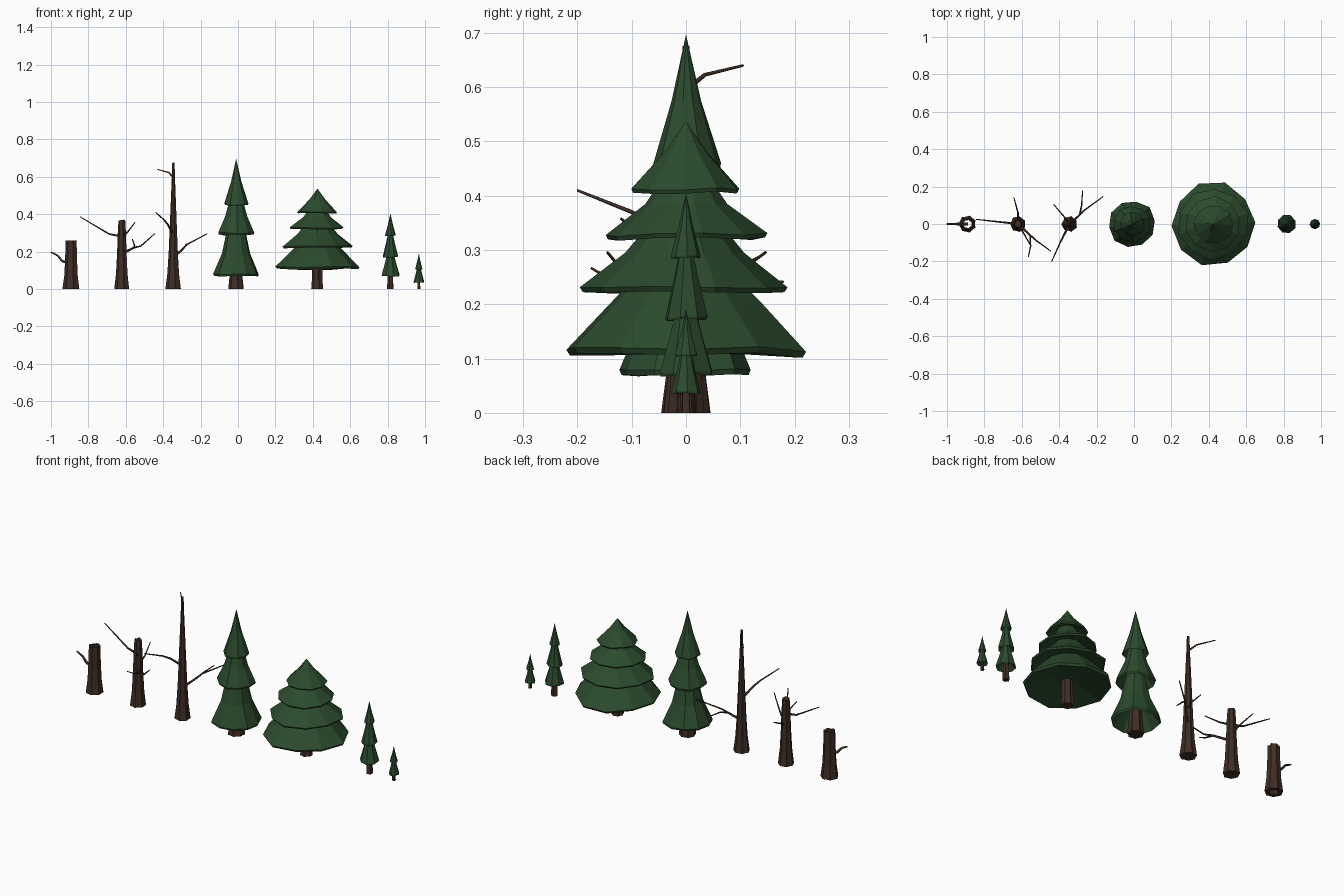
import bpy, bmesh, math, random
from mathutils import Vector

if "Cube" in bpy.data.objects:
    bpy.data.objects.remove(bpy.data.objects["Cube"])

rng = random.Random(4)


def material(name, col):
    m = bpy.data.materials.new(name)
    m.diffuse_color = (*col, 1)
    m.use_nodes = True
    m.node_tree.nodes["Principled BSDF"].inputs["Base Color"].default_value = m.diffuse_color
    return m


GREEN = material("needles", (0.024, 0.070, 0.026))
BARK = material("bark", (0.050, 0.026, 0.018))


def lathe(name, x, profile, sides, mat, jr=None, jz=None, cap=True, turn=0.0):
    """Spin (radius, z) points about a vertical axis; jr / jz vary each column."""
    jr = jr or [1] * sides
    jz = jz or [[0] * sides] * len(profile)
    bm = bmesh.new()
    rings = []
    for k, (r, z) in enumerate(profile):
        if r == 0:
            rings.append([bm.verts.new((x, 0, z))])
            continue
        ring = []
        for i in range(sides):
            a = 2 * math.pi * i / sides + turn
            ring.append(bm.verts.new((x + r * jr[i] * math.cos(a),
                                      r * jr[i] * math.sin(a), z + jz[k][i])))
        rings.append(ring)
    for a, b in zip(rings, rings[1:]):
        for i in range(sides):
            j = (i + 1) % sides
            if len(a) == 1:
                bm.faces.new((a[0], b[i], b[j]))
            elif len(b) == 1:
                bm.faces.new((a[i], a[j], b[0]))
            else:
                bm.faces.new((a[i], a[j], b[j], b[i]))
    if cap:
        for ring in (rings[0], rings[-1]):
            if len(ring) > 2:
                bm.faces.new(ring)
    bmesh.ops.recalc_face_normals(bm, faces=bm.faces)
    me = bpy.data.meshes.new(name)
    bm.to_mesh(me)
    bm.free()
    me.materials.append(mat)
    ob = bpy.data.objects.new(name, me)
    bpy.context.collection.objects.link(ob)
    return ob


def trunk(name, x, profile, sides=14, cap=True, ragged=0.0):
    """Fluted bark trunk: alternate columns sit in and out."""
    jr = [(1.06 if i % 2 else 0.92) + rng.uniform(-.04, .04) for i in range(sides)]
    rag = [rng.uniform(-ragged, ragged) for _ in range(sides)]
    top = max(z for _, z in profile)
    jz = [rag if z == top else [0] * sides for _, z in profile]
    return lathe(name, x, profile, sides, BARK, jr, jz, cap)


def branch(name, pts, r0=.007, r1=.0025):
    """Thin tapering limb through a few points."""
    cu = bpy.data.curves.new(name, 'CURVE')
    cu.dimensions = '3D'
    cu.bevel_depth = 1.0
    cu.bevel_resolution = 1
    cu.use_fill_caps = True
    sp = cu.splines.new('POLY')
    sp.points.add(len(pts) - 1)
    for i, p in enumerate(pts):
        sp.points[i].co = (*p, 1)
        sp.points[i].radius = r0 + (r1 - r0) * i / (len(pts) - 1)
    cu.materials.append(BARK)
    bpy.context.collection.objects.link(bpy.data.objects.new(name, cu))


def tier(name, x, top, mid, rim, under, lip, sides=10):
    """One skirt of needles: peak, bend, rim, thin lip and hollow underside."""
    jr = [rng.uniform(.95, 1.03) for _ in range(sides)]
    wave = [rng.uniform(-.5, .5) * lip for _ in range(sides)]
    flat = [0] * sides
    prof = [top, mid, rim, (rim[0] * .97, rim[1] - lip), under]
    lathe(name, x, prof, sides, GREEN, jr, [flat, flat, wave, wave, flat],
          turn=rng.uniform(0, .6))


# hollow stump with one broken limb
trunk("stump", -.89, [(.045, 0), (.036, .07), (.032, .15), (.029, .258),
                      (.022, .256), (.022, 0), (.045, 0)], cap=False, ragged=.004)
branch("stump_limb", [(-.89, 0, .135), (-.94, 0, .15), (-.965, 0, .18), (-1, 0, .197)], .009, .004)

# short dead tree
X = -.62
trunk("short_dead_trunk", X, [(.040, 0), (.031, .08), (.025, .2), (.022, .3), (.018, .367)], ragged=.004)
branch("short_dead_limb_left", [(X, 0, .28), (-.69, .008, .295), (-.845, .025, .387)])
branch("short_dead_limb_right", [(X, 0, .19), (-.555, -.06, .222), (-.52, -.09, .23), (-.445, -.145, .296)])
branch("short_dead_twig_up", [(X, 0, .28), (-.59, -.05, .305), (-.55, -.12, .358)], .006)
branch("short_dead_twig_front", [(-.555, -.06, .222), (-.553, -.12, .235), (-.565, -.175, .267)], .005)
branch("short_dead_twig_back", [(X, 0, .22), (-.62, .06, .25), (-.642, .14, .29)], .006)

# tall dead tree
X = -.345
trunk("tall_dead_trunk", X, [(.041, 0), (.031, .08), (.024, .2), (.018, .35), (.013, .48),
                             (.009, .58), (.006, .676)])
branch("tall_dead_limb_left", [(X, 0, .29), (-.375, -.06, .345), (-.395, -.1, .37), (-.44, -.2, .41)])
branch("tall_dead_limb_right", [(X, 0, .17), (-.305, .035, .205), (-.27, .07, .24), (-.165, .147, .296)])
branch("tall_dead_twig_back", [(-.29, .05, .218), (-.28, .1, .235), (-.275, .18, .242)], .005)
branch("tall_dead_twig_top", [(X, 0, .595), (-.37, .035, .623), (-.43, .105, .64)], .005)

# tall conifer
X = -.01
trunk("tall_conifer_trunk", X, [(.041, 0), (.034, .07), (.02, .35), (.008, .6)])
tier("tall_conifer_tier_1", X, (.045, .34), (.078, .19), (.126, .082), (.05, .17), .010)
tier("tall_conifer_tier_2", X, (.03, .50), (.060, .39), (.099, .298), (.04, .36), .009)
tier("tall_conifer_tier_3", X, (0, .697), (.028, .575), (.065, .457), (.025, .52), .008)

# broad conifer
X = .425
trunk("broad_conifer_trunk", X, [(.031, 0), (.027, .06), (.026, .2), (.012, .42)])
tier("broad_conifer_tier_1", X, (.08, .265), (.14, .205), (.226, .117), (.06, .14), .011)
tier("broad_conifer_tier_2", X, (.06, .355), (.11, .295), (.192, .231), (.06, .25), .009)
tier("broad_conifer_tier_3", X, (.035, .445), (.075, .385), (.148, .328), (.04, .345), .008)
tier("broad_conifer_tier_4", X, (0, .537), (.042, .480), (.106, .414), (.03, .435), .007)

# slim conifer
X = .815
trunk("slim_conifer_trunk", X, [(.017, 0), (.014, .08), (.006, .3)], 10)
tier("slim_conifer_tier_1", X, (.016, .20), (.032, .14), (.051, .076), (.02, .10), .006, 8)
tier("slim_conifer_tier_2", X, (.010, .31), (.023, .25), (.041, .176), (.015, .20), .005, 8)
tier("slim_conifer_tier_3", X, (0, .405), (.013, .345), (.028, .290), (.008, .31), .004, 8)

# sapling
X = .967
trunk("sapling_trunk", X, [(.009, 0), (.007, .05), (.003, .14)], 8)
tier("sapling_tier_1", X, (.007, .125), (.017, .08), (.028, .039), (.01, .05), .004, 8)
tier("sapling_tier_2", X, (0, .192), (.009, .15), (.021, .107), (.007, .118), .003, 8)
